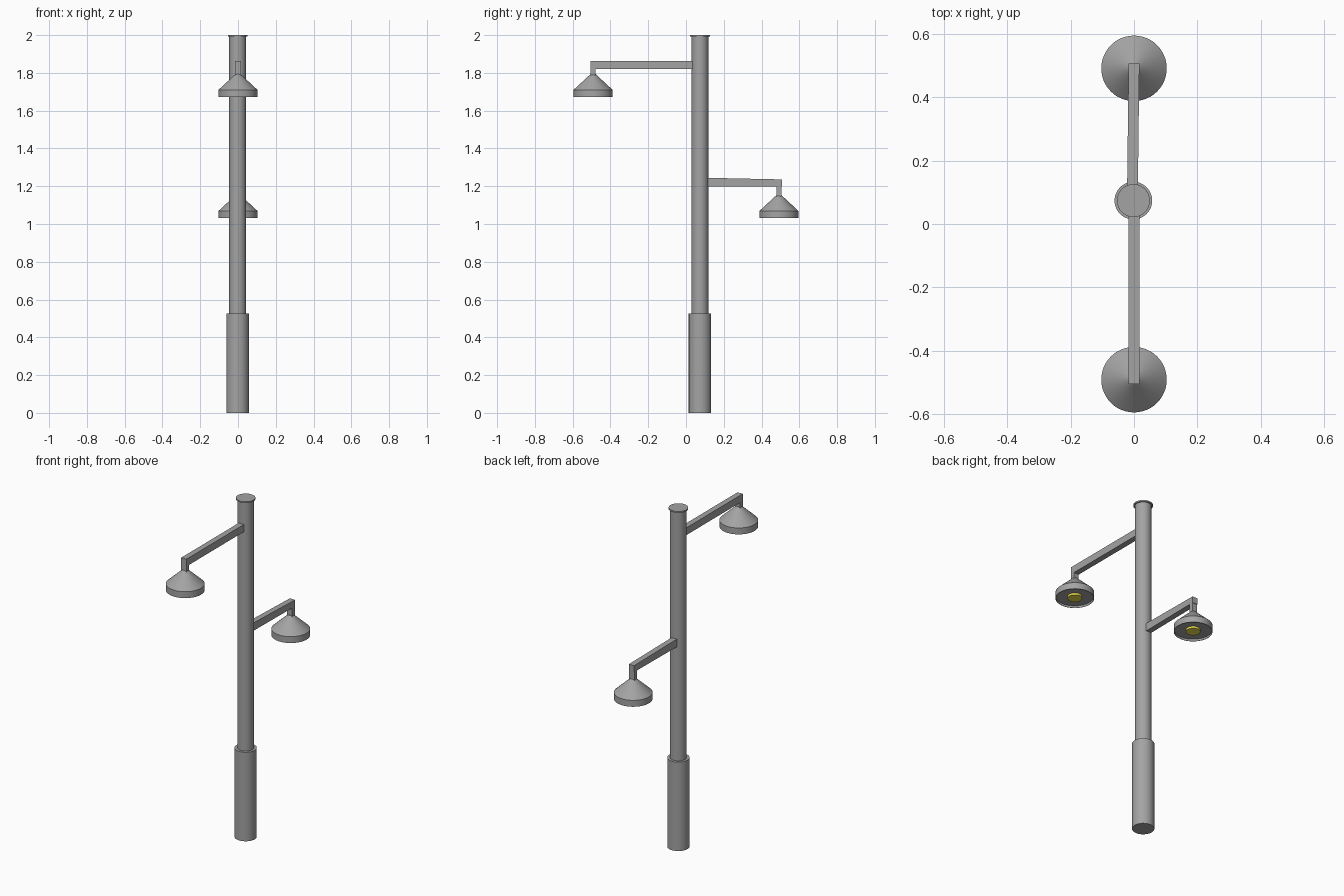
import bpy, bmesh, math

if "Cube" in bpy.data.objects:
    bpy.data.objects.remove(bpy.data.objects["Cube"])

POLE_X, POLE_Y = -0.002, 0.074
LAMP_Y = 0.492
SEGS = 48


def material(name, color):
    mat = bpy.data.materials.new(name)
    mat.diffuse_color = (*color, 1)
    mat.use_nodes = True
    mat.node_tree.nodes["Principled BSDF"].inputs["Base Color"].default_value = mat.diffuse_color
    return mat


yellow = material("bulb_yellow", (0.85, 0.74, 0.08))
grey = material("dark_grey_metal", (0.37, 0.37, 0.37))


def add_object(name, bm, mat, smooth=False):
    bmesh.ops.recalc_face_normals(bm, faces=bm.faces)
    mesh = bpy.data.meshes.new(name)
    bm.to_mesh(mesh)
    bm.free()
    mesh.materials.append(mat)
    obj = bpy.data.objects.new(name, mesh)
    bpy.context.collection.objects.link(obj)
    if smooth:
        bpy.ops.object.select_all(action='DESELECT')
        obj.select_set(True)
        bpy.context.view_layer.objects.active = obj
        bpy.ops.object.shade_smooth_by_angle(angle=math.radians(25))
    return obj


def lathe(name, x, y, profile, mat=grey):
    """Closed turned solid from (radius, z) points, bottom to top."""
    bm = bmesh.new()
    rings = []
    for r, z in profile:
        rings.append([bm.verts.new((x + r * math.cos(math.tau * i / SEGS),
                                    y + r * math.sin(math.tau * i / SEGS), z))
                      for i in range(SEGS)])
    for a, b in zip(rings, rings[1:]):
        for i in range(SEGS):
            j = (i + 1) % SEGS
            bm.faces.new((a[i], a[j], b[j], b[i]))
    bm.faces.new(rings[0])
    bm.faces.new(rings[-1])
    return add_object(name, bm, mat, True)


def beam(name, start, end):
    """Box between two rectangles, each given as (y, x0, x1, z0, z1)."""
    bm = bmesh.new()
    a, b = [[bm.verts.new((x, y, z)) for x, z in
             ((x0, z0), (x1, z0), (x1, z1), (x0, z1))]
            for y, x0, x1, z0, z1 in (start, end)]
    for i in range(4):
        j = (i + 1) % 4
        bm.faces.new((a[i], a[j], b[j], b[i]))
    bm.faces.new(a)
    bm.faces.new(b)
    return add_object(name, bm, grey)


def lamp(prefix, side, z, drop_top):
    """Hanging stem, conical shade with shallow recess, and bulb; z is the rim."""
    y = side * LAMP_Y
    beam(prefix + "_stem", (side * 0.480, -0.017, 0.017, z + 0.107, drop_top),
         (side * 0.505, -0.017, 0.017, z + 0.107, drop_top))
    lathe(prefix + "_shade", 0, y,
          [(0.101, z + 0.012), (0.101, z), (0.1035, z),
           (0.1035, z + 0.038), (0.014, z + 0.121)])
    lathe(prefix + "_bulb", 0, y, [(0.039, z), (0.039, z + 0.02)], yellow)


# Post: thick base, slim pole, thin cap
lathe("post_base", POLE_X, POLE_Y, [(0.0595, 0), (0.0595, 0.525)])
lathe("pole", POLE_X, POLE_Y, [(0.0445, 0.5), (0.0445, 1.995)])
lathe("pole_cap", POLE_X, POLE_Y, [(0.052, 1.992), (0.052, 2.0)])

# Upper arm and lamp on the front
beam("upper_arm", (0.05, -0.017, 0.017, 1.82, 1.863),
     (-0.505, -0.017, 0.017, 1.82, 1.863))
lamp("upper_lamp", -1, 1.672, 1.823)

# Lower arm (slightly tapered and skewed) and lamp on the back
beam("lower_arm", (0.09, -0.022, 0.012, 1.198, 1.245),
     (0.508, -0.017, 0.017, 1.198, 1.236))
lamp("lower_lamp", 1, 1.031, 1.201)
